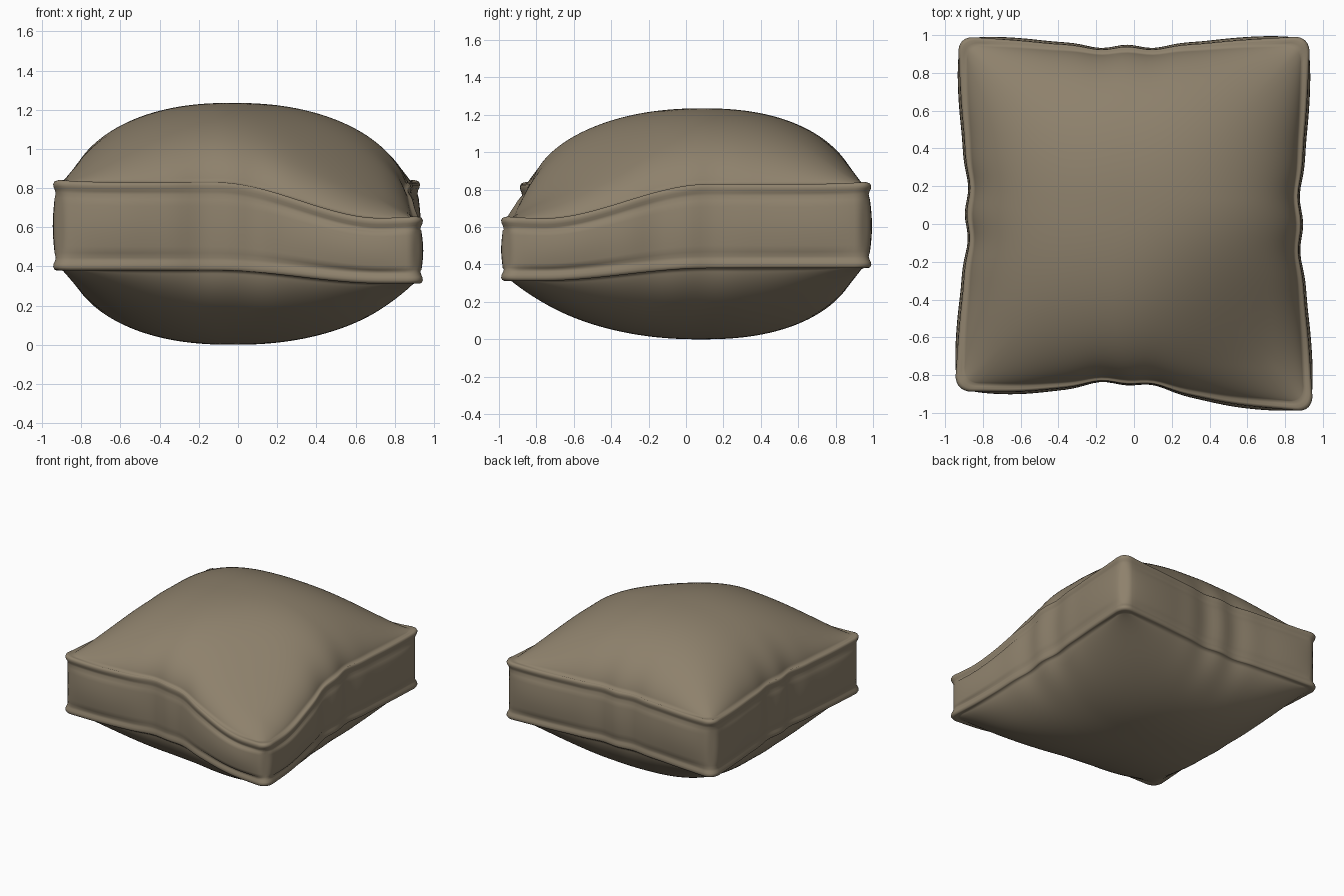
import bpy, bmesh, math

cube = bpy.data.objects.get("Cube")
if cube:
    bpy.data.objects.remove(cube, do_unlink=True)

fabric = bpy.data.materials.new("taupe_fabric")
fabric.use_nodes = True
colour = (0.27, 0.22, 0.15, 1)
fabric.diffuse_color = colour
fabric.node_tree.nodes["Principled BSDF"].inputs["Base Color"].default_value = colour
fabric.node_tree.nodes["Principled BSDF"].inputs["Roughness"].default_value = 0.9


def outline(per_side=48, radius=0.09, arc=8):
    """Unit square with rounded corners, counter-clockwise."""
    points = []
    flat = 1 - radius
    for k in range(4):
        a = k * math.pi / 2
        side = [(1, -flat + 2 * flat * i / per_side) for i in range(per_side)]
        side += [(flat + radius * math.cos(b), flat + radius * math.sin(b))
                 for b in (math.pi / 2 * j / arc for j in range(arc))]
        points += [(x * math.cos(a) - y * math.sin(a),
                    x * math.sin(a) + y * math.cos(a)) for x, y in side]
    return points


def pinch(t, depth, width):
    """Inward pull at the middle of a side, with a small double tuck."""
    tuck = 0.012 * math.cos(math.pi * t / 0.17) * math.exp(-(t / 0.28) ** 2)
    return depth * math.exp(-(t / width) ** 2) - tuck


def place(u, v):
    """Map the unit square to the cushion plan with its pulled-out corners."""
    a, b = (u + 1) / 2, (v + 1) / 2
    x = u * (0.942 - 0.008 * v)
    front = -0.885 - 0.11 * a
    y = front + (0.995 - front) * b
    x -= math.copysign(abs(u) ** 6, u) * pinch(v, 0.065, 0.55)
    t = u + 0.04
    y_pull = pinch(t, 0.065, 0.55) if v > 0 else pinch(t, 0.1, 0.42)
    y -= math.copysign(abs(v) ** 6, v) * y_pull
    return x, y


def ramp(t):
    t = max(0, min(1, (t + 0.12) / 0.9))
    return t * t * (3 - 2 * t)


def puff(t, skew):
    """Domed cross-section with its crown moved off centre."""
    t -= skew * (1 - t * t)
    return max(0, 1 - abs(t) ** 2.3) ** 0.7


def corner(u, v):
    """One at the corners, fading to zero along the sides."""
    return min(1, 1.3 * min(abs(u), abs(v)) ** 8)


def seam(u, v, top):
    """Seam height, sagging at one front corner."""
    sag = ramp(u) * ramp(-v)
    lift = 0.012 * corner(u, v)
    return 0.81 - 0.185 * sag + lift if top else 0.4 - 0.068 * sag


INNER = 0.955
loop = outline()
bm = bmesh.new()
rings = []


def add_ring(r, height, bulge=0):
    """One ring of the skin; bulge pushes the sides out but not the corners."""
    ring = []
    for pu, pv in loop:
        k = r + bulge * (1 - corner(pu, pv))
        u, v = pu * k, pv * k
        ring.append(bm.verts.new((*place(u, v), height(u, v))))
    rings.append(ring)


def dome(top):
    depth = 0.412 if top else -0.387
    lift = 0.013 if top else -0.013

    def height(u, v):
        swell = puff(u / INNER, -0.03) * puff(v / INNER, 0.06)
        return seam(u, v, top) + lift + depth * swell
    return height


def piping(top, dz):
    return lambda u, v: seam(u, v, top) + (dz if top else -dz)


def band(t):
    return lambda u, v: seam(u, v, False) * (1 - t) + seam(u, v, True) * t


# Bottom cover, piping, side band, piping, top cover
steps = [1 - (1 - i / 40) ** 1.5 for i in range(1, 41)]
cord = [(0.97, 0.017), (0.985, 0.02), (0.996, 0.015), (1.002, 0.002),
        (0.999, -0.014), (0.992, -0.028), (0.988, -0.044)]
for s in steps:
    add_ring(INNER * s, dome(False), -0.008 * s ** 8)
for r, dz in cord:
    add_ring(r, piping(False, dz), -0.008)
for i in range(2, 11):
    t = i / 12
    add_ring(0.987, band(t), 0.028 * math.sin(math.pi * t) - 0.004)
for r, dz in reversed(cord):
    add_ring(r, piping(True, dz), -0.008)
for s in reversed(steps):
    add_ring(INNER * s, dome(True), -0.008 * s ** 8)

n = len(loop)
for low, high in zip(rings, rings[1:]):
    for i in range(n):
        j = (i + 1) % n
        bm.faces.new((low[i], low[j], high[j], high[i]))
for ring, top in ((rings[0], False), (rings[-1], True)):
    centre = bm.verts.new((*place(0, 0), dome(top)(0, 0)))
    for i in range(n):
        bm.faces.new((ring[i], ring[(i + 1) % n], centre))
bmesh.ops.recalc_face_normals(bm, faces=bm.faces)

mesh = bpy.data.meshes.new("cushion")
bm.to_mesh(mesh)
bm.free()
mesh.materials.append(fabric)
mesh.shade_smooth()
cushion = bpy.data.objects.new("cushion", mesh)
bpy.context.collection.objects.link(cushion)
